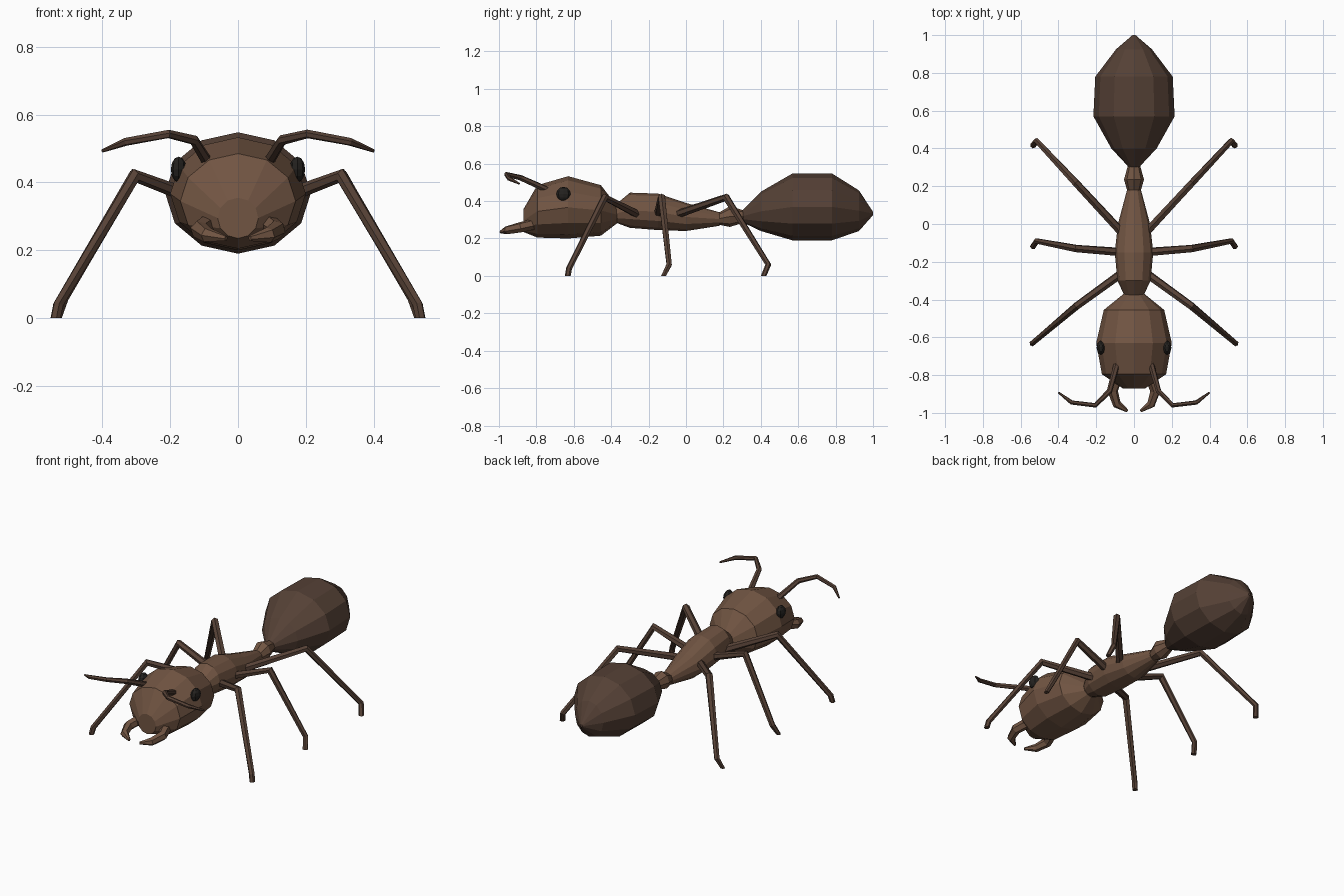
import bpy, bmesh, math
from mathutils import Vector

if "Cube" in bpy.data.objects:
    bpy.data.objects.remove(bpy.data.objects["Cube"])


def material(name, rgb):
    m = bpy.data.materials.new(name)
    m.diffuse_color = (*rgb, 1)
    m.use_nodes = True
    m.node_tree.nodes["Principled BSDF"].inputs["Base Color"].default_value = m.diffuse_color
    return m


BROWN = material("brown", (0.165, 0.09, 0.055))
DARK = material("dark_brown", (0.09, 0.052, 0.036))
LIMB = material("limb_brown", (0.095, 0.054, 0.037))
BLACK = material("eye_black", (0.018, 0.016, 0.014))


def skin(name, rings, mat):
    """Bridge rings of points and cap both ends."""
    bm = bmesh.new()
    loops = [[bm.verts.new(p) for p in ring] for ring in rings]
    n = len(loops[0])
    for a, b in zip(loops, loops[1:]):
        for i in range(n):
            j = (i + 1) % n
            bm.faces.new((a[i], a[j], b[j], b[i]))
    bm.faces.new(loops[0])
    bm.faces.new(loops[-1])
    bmesh.ops.recalc_face_normals(bm, faces=bm.faces)
    me = bpy.data.meshes.new(name)
    bm.to_mesh(me)
    bm.free()
    me.materials.append(mat)
    ob = bpy.data.objects.new(name, me)
    bpy.context.collection.objects.link(ob)
    return ob


def body(name, sections, mat, sides=12):
    """Loft along y; each section is (y, half width, bottom z, top z)."""
    rings = []
    for y, w, lo, hi in sections:
        c, h = (lo + hi) / 2, (hi - lo) / 2
        rings.append([(w * math.sin(math.tau * i / sides), y,
                       c + h * math.cos(math.tau * i / sides)) for i in range(sides)])
    return skin(name, rings, mat)


def tube(name, path, radii, mat, sides=6):
    """Tapered tube along a path, mitred at the joints."""
    pts = [Vector(p) for p in path]
    rings = []
    for k, p in enumerate(pts):
        d = Vector()
        if k > 0:
            d += (p - pts[k - 1]).normalized()
        if k < len(pts) - 1:
            d += (pts[k + 1] - p).normalized()
        d.normalize()
        if k == 0:
            u = d.orthogonal().normalized()
        u = (u - d * u.dot(d)).normalized()
        v = d.cross(u)
        rings.append([p + radii[k] * (u * math.cos(math.tau * i / sides)
                                      + v * math.sin(math.tau * i / sides))
                      for i in range(sides)])
    return skin(name, rings, mat)


# Body segments
body("head", [(-0.87, 0.06, 0.235, 0.355), (-0.795, 0.17, 0.205, 0.485),
              (-0.63, 0.20, 0.20, 0.533), (-0.455, 0.16, 0.215, 0.485),
              (-0.37, 0.055, 0.28, 0.375)], BROWN)
body("thorax", [(-0.39, 0.045, 0.29, 0.37), (-0.30, 0.088, 0.257, 0.445),
                (-0.15, 0.102, 0.245, 0.44), (0.0, 0.085, 0.24, 0.39),
                (0.18, 0.037, 0.268, 0.34)], BROWN)
body("waist", [(0.17, 0.034, 0.275, 0.335), (0.235, 0.053, 0.262, 0.373),
               (0.31, 0.032, 0.285, 0.35)], BROWN, 8)
body("abdomen", [(0.295, 0.022, 0.29, 0.345), (0.40, 0.12, 0.24, 0.45),
                 (0.57, 0.215, 0.19, 0.548), (0.78, 0.205, 0.19, 0.548),
                 (0.925, 0.095, 0.24, 0.457), (1.0, 0.008, 0.325, 0.342)], DARK)

# Leg paths on the +x side: hip, knee, ankle, toe
LEGS = {
    "front": [(0.05, -0.25, 0.325), (0.305, -0.435, 0.42), (0.53, -0.625, 0.04), (0.538, -0.632, 0.0)],
    "middle": [(0.05, -0.15, 0.325), (0.305, -0.13, 0.42), (0.515, -0.09, 0.06), (0.535, -0.12, 0.0)],
    "rear": [(0.05, -0.06, 0.325), (0.305, 0.215, 0.42), (0.515, 0.44, 0.06), (0.535, 0.415, 0.0)],
}

for side, s in (("right", 1), ("left", -1)):
    def flip(path):
        return [(s * x, y, z) for x, y, z in path]

    # Legs, with soles flattened to the ground
    for name, path in LEGS.items():
        leg = tube(f"{name}_leg_{side}", flip(path), [0.023, 0.021, 0.016, 0.016], LIMB)
        for vert in leg.data.vertices[-6:]:
            vert.co.z = 0

    # Antennae
    tube(f"antenna_{side}", flip([(0.09, -0.74, 0.46), (0.13, -0.885, 0.525), (0.205, -0.96, 0.543),
                                  (0.33, -0.945, 0.52), (0.40, -0.892, 0.493)]),
         [0.017, 0.015, 0.013, 0.012, 0.005], LIMB)

    # Mandibles
    tube(f"mandible_{side}", flip([(0.085, -0.80, 0.28), (0.113, -0.885, 0.26),
                                   (0.09, -0.955, 0.245), (0.035, -0.99, 0.235)]),
         [0.03, 0.028, 0.023, 0.008], BROWN)

    # Eyes
    bpy.ops.mesh.primitive_uv_sphere_add(segments=8, ring_count=6, radius=1,
                                         location=(s * 0.175, -0.655, 0.438))
    eye = bpy.context.object
    eye.name = f"eye_{side}"
    eye.scale = (0.023, 0.038, 0.038)
    eye.data.materials.append(BLACK)
